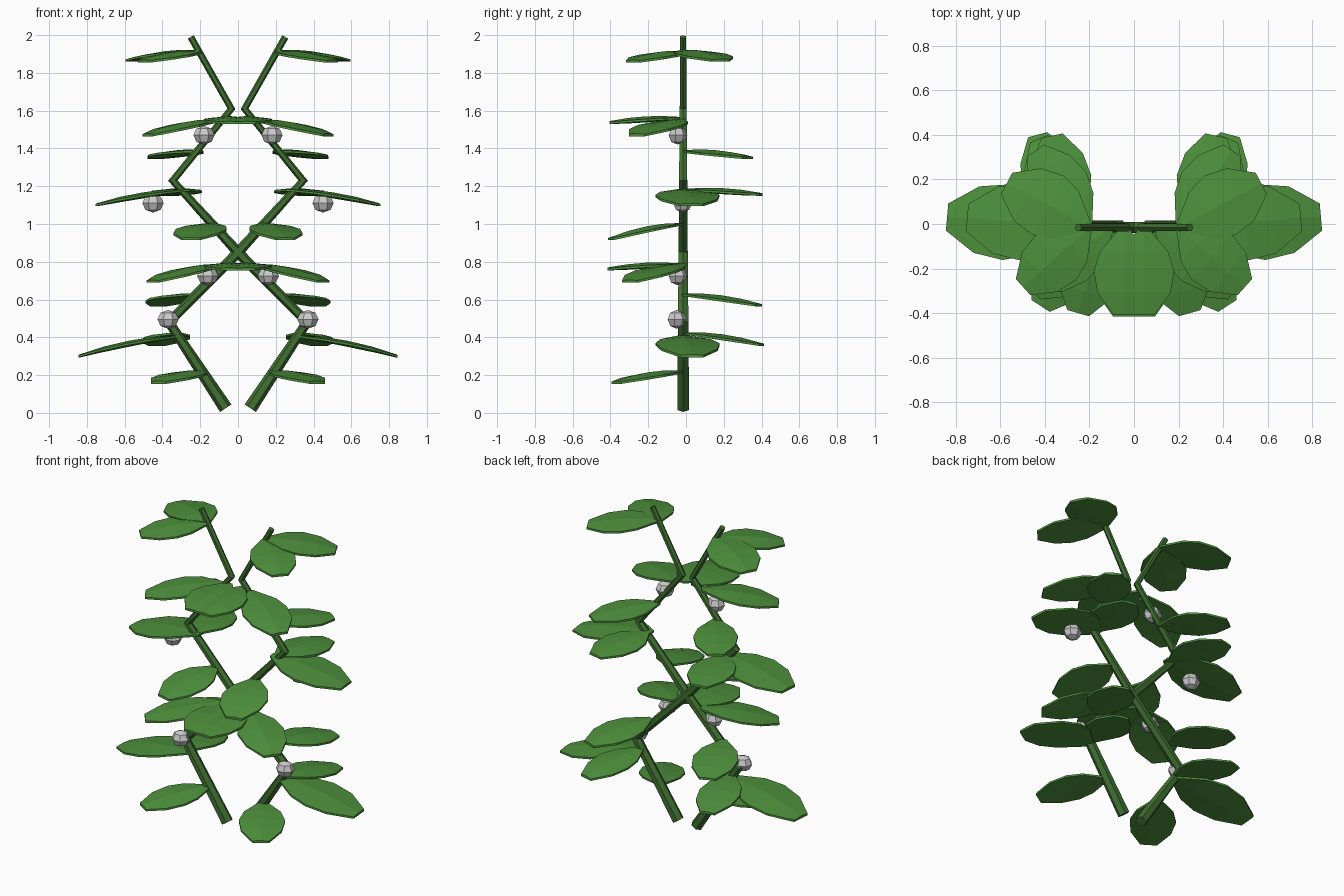
import bpy, bmesh, math
from mathutils import Vector, Matrix

if "Cube" in bpy.data.objects:
    bpy.data.objects.remove(bpy.data.objects["Cube"])


def material(name, rgb):
    m = bpy.data.materials.new(name)
    m.diffuse_color = (*rgb, 1)
    m.use_nodes = True
    m.node_tree.nodes["Principled BSDF"].inputs["Base Color"].default_value = m.diffuse_color
    return m


LEAF = material("leaf_green", (0.075, 0.28, 0.045))
STEM = material("stem_green", (0.05, 0.16, 0.03))


def add_object(name, bm, mat=None):
    bmesh.ops.recalc_face_normals(bm, faces=bm.faces)
    me = bpy.data.meshes.new(name)
    bm.to_mesh(me)
    bm.free()
    ob = bpy.data.objects.new(name, me)
    bpy.context.collection.objects.link(ob)
    if mat:
        me.materials.append(mat)
    return ob


def stem(name, side):
    # Zigzag six-sided tapering tube; the two stems cross in the middle
    path = [(0.065, 0.025, 0.036), (0.365, 0.48, 0.032), (0, 0.85, 0.028),
            (-0.345, 1.23, 0.025), (-0.035, 1.61, 0.021), (-0.25, 1.99, 0.018)]
    bm = bmesh.new()
    pts = [Vector((side * x, -0.015, z)) for x, z, r in path]
    rings = []
    for i, p in enumerate(pts):
        a = (p - pts[max(i - 1, 0)]).normalized()
        b = (pts[min(i + 1, len(pts) - 1)] - p).normalized()
        t = (a + b).normalized()
        n = Vector((t.z, 0, -t.x))
        r = path[i][2]
        rings.append([bm.verts.new(p + n * r * math.cos(k * math.pi / 3)
                                   + Vector((0, r * math.sin(k * math.pi / 3), 0)))
                      for k in range(6)])
    for lo, hi in zip(rings, rings[1:]):
        for k in range(6):
            j = (k + 1) % 6
            bm.faces.new((lo[k], lo[j], hi[j], hi[k]))
    bm.faces.new(rings[0])
    bm.faces.new(rings[-1])
    add_object(name, bm, STEM)


def leaf(name, side, x, z, yaw, length, width, drop):
    # Broad blunt blade: ridge along the middle, thin rim, drooping tip
    stations = [(0, 0.12), (0.28, 0.8), (0.5, 1), (0.75, 0.88), (1, 0.36)]
    bm = bmesh.new()
    rot = Matrix.Rotation(math.radians(yaw), 4, 'Z')
    rings = []
    for t, w in stations:
        h = -drop * (0.6 * t + 0.4 * t * t)
        hw = width / 2 * w
        thick = 0.016 * w + 0.004
        section = [(-hw, -0.006), (-hw, 0.006), (0, thick), (hw, 0.006),
                   (hw, -0.006), (0, -thick * 0.6)]
        ring = []
        for v, dz in section:
            p = rot @ Vector((t * length, v, 0))
            ring.append(bm.verts.new((side * (x + p.x), p.y - 0.015, z + h + dz)))
        rings.append(ring)
    for lo, hi in zip(rings, rings[1:]):
        for k in range(6):
            j = (k + 1) % 6
            bm.faces.new((lo[k], lo[j], hi[j], hi[k]))
    bm.faces.new(rings[0])
    bm.faces.new(rings[-1])
    add_object(name, bm, LEAF)


def berry(name, x, y, z):
    # Small faceted fruit
    bm = bmesh.new()
    bmesh.ops.create_uvsphere(bm, u_segments=7, v_segments=4, radius=0.058)
    bmesh.ops.scale(bm, vec=(1, 0.9, 0.85), verts=bm.verts)
    bmesh.ops.translate(bm, vec=(x, y, z), verts=bm.verts)
    add_object(name, bm)


# base x, base z, heading, length, width, droop
LEAVES = [
    (0.19, 0.22, -57, 0.42, 0.27, 0.06),
    (0.31, 0.405, 5, 0.53, 0.34, 0.105),
    (0.32, 0.42, 75, 0.43, 0.25, 0.06),
    (0.26, 0.625, 68, 0.43, 0.27, 0.055),
    (0.09, 0.785, -38, 0.46, 0.28, 0.09),
    (0.045, 0.785, -90, 0.40, 0.27, 0.025),
    (0.14, 1.0, -74, 0.40, 0.28, 0.08),
    (0.25, 1.18, 5, 0.50, 0.34, 0.08),
    (0.28, 1.18, 78, 0.42, 0.27, 0.025),
    (0.20, 1.385, 55, 0.42, 0.26, 0.035),
    (0.10, 1.55, -33, 0.45, 0.28, 0.08),
    (0.045, 1.56, -90, 0.39, 0.27, 0.025),
    (0.20, 1.91, -42, 0.40, 0.27, 0.05),
    (0.20, 1.915, 28, 0.42, 0.30, 0.05),
]
BERRIES = [(0.37, -0.05, 0.495), (0.16, -0.045, 0.725),
           (0.45, -0.02, 1.11), (0.18, -0.045, 1.47)]

for side, label in ((1, "right"), (-1, "left")):
    stem(f"stem_{label}", side)
    for i, args in enumerate(LEAVES):
        leaf(f"leaf_{label}_{i + 1}", side, *args)
    for i, (x, y, z) in enumerate(BERRIES):
        berry(f"berry_{label}_{i + 1}", side * x, y, z)
